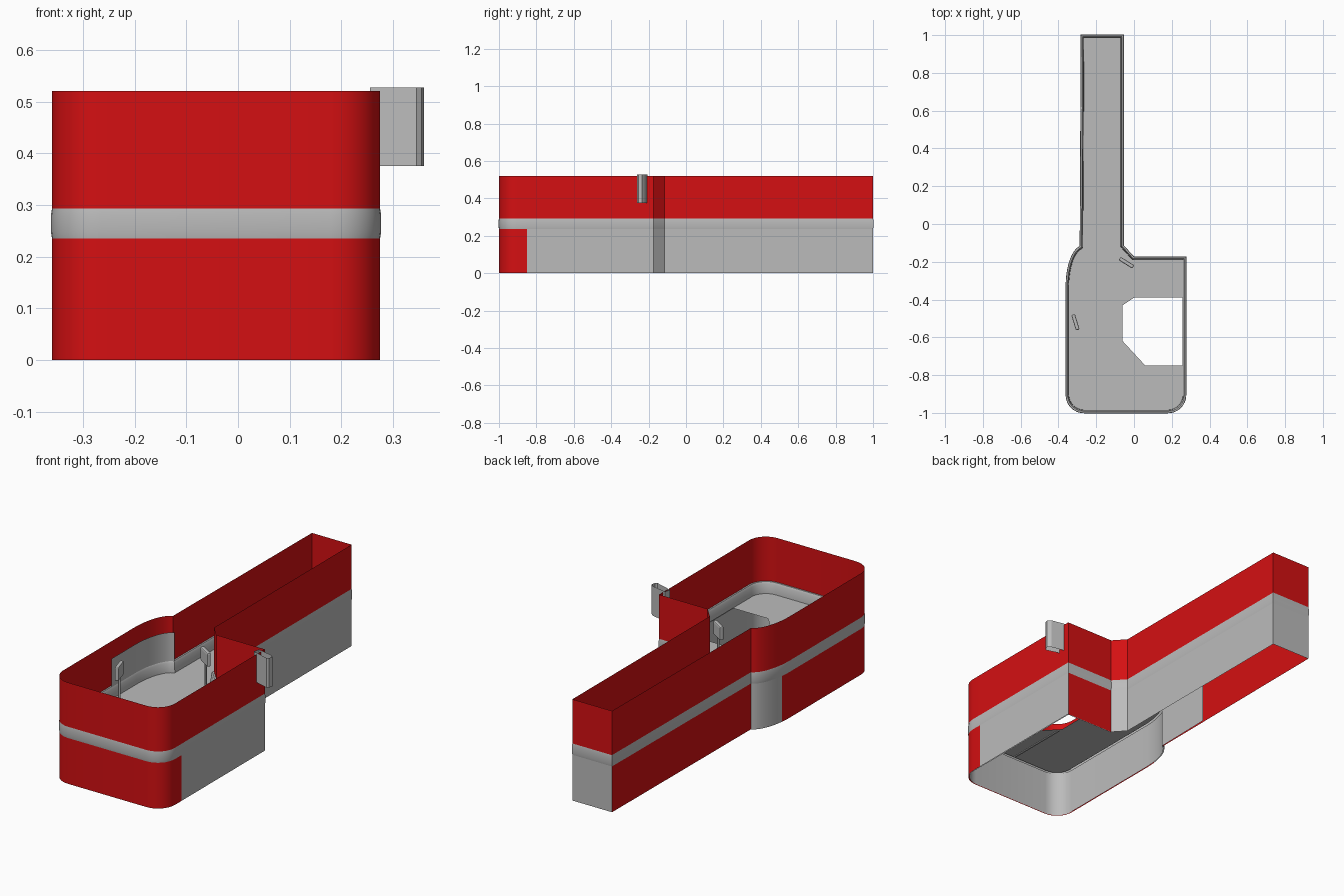
import bpy, bmesh, math
from mathutils import Vector

cube = bpy.data.objects.get("Cube")
if cube:
    bpy.data.objects.remove(cube, do_unlink=True)


def material(name, color):
    m = bpy.data.materials.new(name)
    m.use_nodes = True
    m.diffuse_color = (*color, 1)
    m.node_tree.nodes["Principled BSDF"].inputs["Base Color"].default_value = (*color, 1)
    return m


RED = material("red", (0.66, 0.005, 0.006))
GREY = material("light grey", (0.5, 0.5, 0.5))
FLOOR, LIP, TOP = 0.235, 0.293, 0.52


def finish(name, bm, mats, smooth=True):
    mesh = bpy.data.meshes.new(name)
    bm.to_mesh(mesh)
    bm.free()
    for m in mats:
        mesh.materials.append(m)
    ob = bpy.data.objects.new(name, mesh)
    bpy.context.collection.objects.link(ob)
    if smooth:
        bpy.ops.object.select_all(action='DESELECT')
        ob.select_set(True)
        bpy.context.view_layer.objects.active = ob
        bpy.ops.object.shade_smooth_by_angle(angle=math.radians(35))
    return ob


def arc(cx, cy, r, a0, a1, n=8, ry=None):
    angles = [math.radians(a0 + (a1 - a0) * i / n) for i in range(n + 1)]
    return [(cx + r * math.cos(a), cy + (ry or r) * math.sin(a)) for a in angles]


def offset(path, d):
    """Move a closed counter-clockwise outline inwards by d."""
    out, n = [], len(path)
    for i in range(n):
        a, b, c = (Vector(path[(i + k) % n]) for k in (-1, 0, 1))
        n1, n2 = (Vector((-e.y, e.x)).normalized() for e in (b - a, c - b))
        m = (n1 + n2) / max(0.4, 1 + n1.dot(n2))
        out.append(tuple(b + m * d))
    return out


def strip(name, rows, mats, closed=True, rule=None, smooth=True):
    """Join rows of (outline, height) into a sheet."""
    bm = bmesh.new()
    rings = [[bm.verts.new((x, y, z)) for x, y in p] for p, z in rows]
    n = len(rings[0])
    for lo, hi in zip(rings, rings[1:]):
        for i in range(n if closed else n - 1):
            j = (i + 1) % n
            f = bm.faces.new((lo[i], lo[j], hi[j], hi[i]))
            f.normal_update()
            if rule:
                f.material_index = rule(f.calc_center_median(), f.normal)
    return finish(name, bm, mats, smooth)


# Plan outline, counter-clockwise: room with rounded front, then long corridor
back_curve = arc(-0.27, -0.33, 0.09, 100, 180, 10, ry=0.215)
outline = (arc(-0.265, -0.905, 0.095, 180, 270) + arc(0.18, -0.905, 0.095, 270, 360)
           + [(0.275, -0.85), (0.275, -0.175), (0, -0.175), (-0.055, -0.115),
              (-0.055, 1), (-0.28, 1)] + back_curve)


# Outer wall: grey on the +x side and far end and the curved corner, red elsewhere
def wall_color(c, n):
    side = n.x > 0.3 and c.y > -0.86
    end = c.y > 0.95
    curve = n.x < -0.3 and n.y > 0.15
    return 1 if side or end or curve else 0


strip("lower_wall", [(outline, 0), (outline, FLOOR)], [RED, GREY], rule=wall_color)
strip("upper_wall", [(outline, LIP), (outline, TOP)], [RED])

# Rounded rim around the floor
strip("rim", [(outline, FLOOR), (offset(outline, -0.002), FLOOR + 0.012),
              (offset(outline, -0.002), LIP - 0.012), (outline, LIP),
              (offset(outline, 0.008), LIP), (offset(outline, 0.014), LIP - 0.01),
              (offset(outline, 0.016), FLOOR)], [GREY])

# Grey lining under the room floor
inner = offset(outline, 0.005)
start = next(i for i, p in enumerate(inner) if p[1] > 0.9) + 2
lining = [(-0.275, 0.2)] + inner[start:] + inner[:start - 3]
strip("lower_lining", [(lining, 0), (lining, FLOOR)], [GREY], closed=False)

# Floor with the angular opening
bm = bmesh.new()
hole = [(-0.06, -0.62), (-0.06, -0.43), (0, -0.39), (0.257, -0.39),
        (0.257, -0.75), (0.06, -0.75)]
for path in (offset(outline, 0.016), hole):
    vs = [bm.verts.new((x, y, FLOOR)) for x, y in path]
    for i, v in enumerate(vs):
        bm.edges.new((v, vs[(i + 1) % len(vs)]))
bmesh.ops.triangle_fill(bm, use_beauty=True, use_dissolve=False, edges=bm.edges[:],
                        normal=(0, 0, 1))
finish("floor", bm, [GREY], smooth=False)


def box(name, center, size, angle=0, tilt=0, bevel=0.0):
    bpy.ops.mesh.primitive_cube_add(size=1, location=center, rotation=(tilt, 0, angle))
    ob = bpy.context.object
    ob.name = name
    ob.scale = size
    bpy.ops.object.transform_apply(location=False, rotation=False, scale=True)
    ob.data.materials.append(GREY)
    if bevel:
        mod = ob.modifiers.new("bevel", 'BEVEL')
        mod.width, mod.segments = bevel, 2
    return ob


# Low seams dividing the floor
box("corridor_seam", (-0.167, 0.42, FLOOR), (0.2, 0.012, 0.008))
box("room_seam", (-0.055, -0.81, FLOOR), (0.008, 0.34, 0.008))

# Curved display along the inside of the back corner
panel = [(-0.348, -0.53)] + [(x + 0.012, y - 0.006) for x, y in reversed(back_curve)]
strip("curved_display", [(panel, LIP), (panel, 0.44)], [GREY], closed=False)

# Screens on slim posts
for label, x, y, z, turn in (("side", -0.31, -0.52, 0.385, 107),
                             ("back", -0.04, -0.205, 0.41, -32)):
    box(label + "_screen", (x, y, z), (0.085, 0.02, 0.07), math.radians(turn), 0, 0.006)
    bpy.ops.mesh.primitive_cylinder_add(vertices=12, radius=0.006, depth=z - FLOOR,
                                        location=(x, y, (z + FLOOR) / 2))
    post = bpy.context.object
    post.name = label + "_post"
    post.data.materials.append(GREY)
    bpy.ops.object.shade_smooth_by_angle()

# Open-ended sign sleeve on the outer wall
sleeve = [(0.255, -0.235), (0.345, -0.262), (0.355, -0.255), (0.36, -0.235), (0.345, -0.222),
          (0.262, -0.205)]
strip("wall_sign", [(sleeve, 0.375), (sleeve, 0.527)], [GREY], smooth=False)
